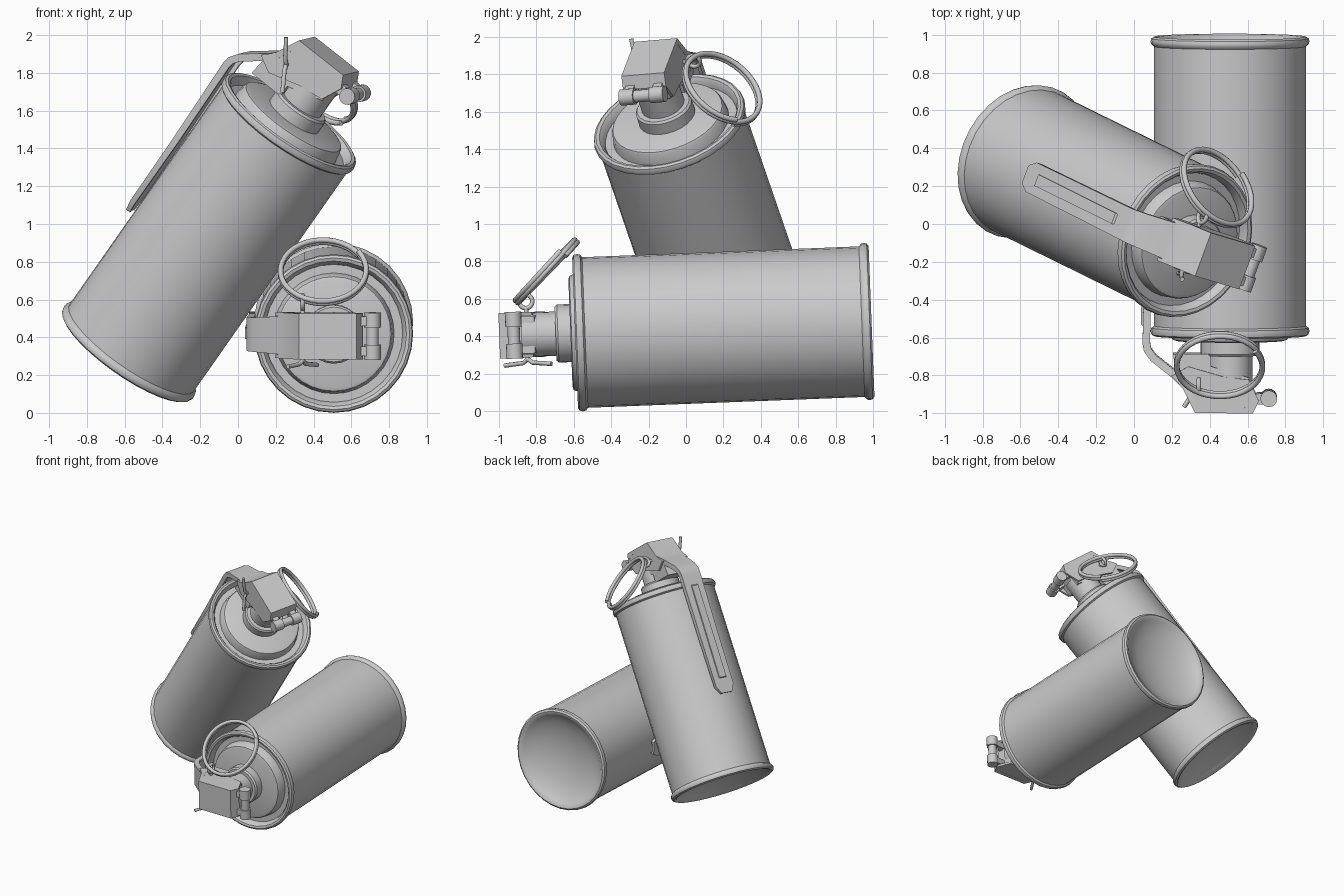
import bpy, bmesh, math
from mathutils import Vector, Matrix

if "Cube" in bpy.data.objects:
    bpy.data.objects.remove(bpy.data.objects["Cube"])

parts = []


def finish(name, bm, angle=35):
    """Turn a bmesh into a smooth-by-angle object and remember it as a part."""
    bmesh.ops.recalc_face_normals(bm, faces=bm.faces)
    me = bpy.data.meshes.new(name)
    bm.to_mesh(me)
    bm.free()
    ob = bpy.data.objects.new(name, me)
    bpy.context.collection.objects.link(ob)
    bpy.ops.object.select_all(action='DESELECT')
    ob.select_set(True)
    bpy.context.view_layer.objects.active = ob
    bpy.ops.object.shade_smooth_by_angle(angle=math.radians(angle))
    parts.append(ob)
    return ob


def lathe(name, profile, segs=32):
    """Spin an (r, z) profile round z."""
    bm = bmesh.new()
    vs = [bm.verts.new((r, 0, z)) for r, z in profile]
    es = [bm.edges.new(p) for p in zip(vs, vs[1:])]
    bmesh.ops.spin(bm, geom=vs + es, cent=(0, 0, 0), axis=(0, 0, 1),
                   angle=math.tau, steps=segs)
    bmesh.ops.remove_doubles(bm, verts=bm.verts, dist=1e-4)
    return finish(name, bm)


def prism(name, outline, spans):
    """Extrude an (x, z) outline along y over each (y0, y1) span."""
    bm = bmesh.new()
    for y0, y1 in spans:
        f = bm.faces.new([bm.verts.new((x, y0, z)) for x, z in outline])
        ext = bmesh.ops.extrude_face_region(bm, geom=[f])['geom']
        bmesh.ops.translate(bm, vec=(0, y1 - y0, 0),
                            verts=[v for v in ext if isinstance(v, bmesh.types.BMVert)])
    return finish(name, bm, 30)


def sweep(name, path, section):
    """Sweep section(w, flange) -> [(y, depth)] along (x, z, w, flange) points."""
    bm = bmesh.new()
    rings = []
    for i, (x, z, w, f) in enumerate(path):
        p = Vector((x, z))
        dirs = [(Vector(b[:2]) - Vector(a[:2])).normalized()
                for a, b in zip(path[max(i - 1, 0):i + 1], path[max(i - 1, 0) + 1:i + 2])]
        normals = [Vector((-d.y, d.x)) for d in dirs]
        n = sum(normals, Vector((0, 0))).normalized()
        n /= max(n.dot(normals[0]), 0.4)          # mitre
        rings.append([bm.verts.new((x + n.x * d, y, z + n.y * d)) for y, d in section(w, f)])
    for a, b in zip(rings, rings[1:]):
        for k in range(len(a)):
            j = (k + 1) % len(a)
            bm.faces.new((a[k], a[j], b[j], b[k]))
    bm.faces.new(rings[0])
    bm.faces.new(rings[-1][::-1])
    return finish(name, bm, 30)


def wire(name, paths, radius):
    """Round wire along one or more point lists."""
    cu = bpy.data.curves.new(name, 'CURVE')
    cu.dimensions = '3D'
    cu.bevel_depth, cu.bevel_resolution, cu.use_fill_caps = radius, 2, True
    for pts in paths:
        sp = cu.splines.new('POLY')
        sp.points.add(len(pts) - 1)
        for p, co in zip(sp.points, pts):
            p.co = (*co, 1)
    tmp = bpy.data.objects.new(name, cu)
    bpy.context.collection.objects.link(tmp)
    me = bpy.data.meshes.new_from_object(tmp.evaluated_get(bpy.context.evaluated_depsgraph_get()))
    bm = bmesh.new()
    bm.from_mesh(me)
    bpy.data.objects.remove(tmp)
    return finish(name, bm, 50)


def disc(cx, cz, r, n=16):
    return [(cx + r * math.cos(math.tau * i / n), cz + r * math.sin(math.tau * i / n))
            for i in range(n)]


# can body: dished base, rolled rims, stepped lid
lathe("can_body", [(0, .09), (.12, .082), (.23, .06), (.31, .032), (.365, 0), (.385, -.017),
                   (.402, -.02), (.416, -.01), (.42, .005), (.416, .02), (.402, .032),
                   (.402, 1.51), (.416, 1.52), (.42, 1.537), (.415, 1.555), (.402, 1.563),
                   (.385, 1.558), (.372, 1.54), (.365, 1.51), (.32, 1.51), (.31, 1.57),
                   (.303, 1.582), (.285, 1.588), (0, 1.588)])

# threaded collar and neck
lathe("neck", [(0, 1.58), (.155, 1.58), (.155, 1.655), (.145, 1.667), (.118, 1.667),
               (.118, 1.85), (0, 1.85)], 24)

# fuze block under the lever head
prism("fuze_block", [(-.30, 1.655), (-.10, 1.655), (-.10, 1.72), (.10, 1.78), (.10, 1.94),
                     (-.16, 1.94), (-.29, 1.74)], [(-.1, .1)])

# lever: channel-section strap running over the head
T = .016


def channel(w, f):
    return [(-w, -f), (-w, 0), (w, 0), (w, -f), (w - T, -f), (w - T, -T), (T - w, -T), (T - w, -f)]


sweep("lever", [(-.445, .62, .05, .025), (-.447, .68, .083, .03), (-.45, 1.1, .085, .035),
                (-.462, 1.60, .088, .04), (-.455, 1.64, .09, .04), (-.42, 1.69, .092, .04),
                (-.30, 1.785, .10, .04), (-.25, 1.835, .122, .035), (-.185, 1.965, .122, .03),
                (.12, 1.968, .122, .03), (.155, 1.90, .122, .02)], channel)

# pressed rib along the strap
sweep("lever_rib", [(-.446, .74, .034, 0), (-.458, .745, .032, 0), (-.47, 1.50, .03, 0),
                    (-.458, 1.51, .028, 0)],
      lambda w, f: [(-w, -.012), (-w, 0), (w, 0), (w, -.012)])

# head cheeks, one each side
prism("head_cheeks", [(-.31, 1.77), (-.25, 1.832), (-.186, 1.962), (.12, 1.964), (.152, 1.90),
                      (.10, 1.79), (-.03, 1.775), (-.22, 1.72)],
      [(-.121, -.103), (.103, .121)])

# hinge knuckles, arms and pivot
prism("hinge_knuckles", disc(.205, 1.89, .044), [(-.125, -.045), (.045, .125)])
prism("hinge_arms", [(.08, 1.92), (.08, 1.87), (.20, 1.86), (.20, 1.92)],
      [(-.105, -.055), (.055, .105)])
prism("hinge_pivot", disc(.205, 1.89, .033), [(-.11, .11)])

# safety pin: shaft, splayed legs, eye
PX, PZ = -.165, 1.82
eye = [(PX, .178 + .036 * math.cos(t), PZ + .036 * math.sin(t))
       for t in (math.pi + math.tau * i / 16 for i in range(17))]
legs = [[(PX, -.13, PZ), (PX + s * .015, -.15, PZ - s * .025), (PX + s * .078, -.16, PZ - s * .125)]
        for s in (-1, 1)]
wire("safety_pin", [[(PX, -.14, PZ), (PX, .145, PZ)], eye] + legs, .012)

# pull ring: two-turn split ring, tilted back over the can
u, v = Vector((1, 0, 0)), Vector((0, .70, -.714))
n = u.cross(v)
c = Vector((-.055, .335, 1.705))
N = 72
wire("pull_ring", [[c + .227 * (u * math.cos(t) + v * math.sin(t)) + n * (.036 * i / N - .018)
                    for i, t in ((i, 2 * math.tau * i / N + .6) for i in range(N + 1))]], .0145)


# pose: one can leaning, a linked copy lying down
def frame(base, axis, xdir, roll=0):
    z = Vector(axis).normalized()
    x = Vector(xdir)
    x = (x - z * x.dot(z)).normalized()
    m = Matrix((x, z.cross(x), z)).transposed().to_4x4()
    return Matrix.Translation(base) @ m @ Matrix.Rotation(roll, 4, 'Z')


leaning = frame((-.58, .33, .32), (.855, -.42, 1.22), (0, 0, -1), math.radians(7.5))
lying = frame((.507, .97, .48), (0, -1, -.039), (1, 0, 0))
for ob in parts:
    twin = ob.copy()
    bpy.context.collection.objects.link(twin)
    base = ob.name
    ob.name, twin.name = "leaning_" + base, "lying_" + base
    ob.matrix_world, twin.matrix_world = leaning, lying
